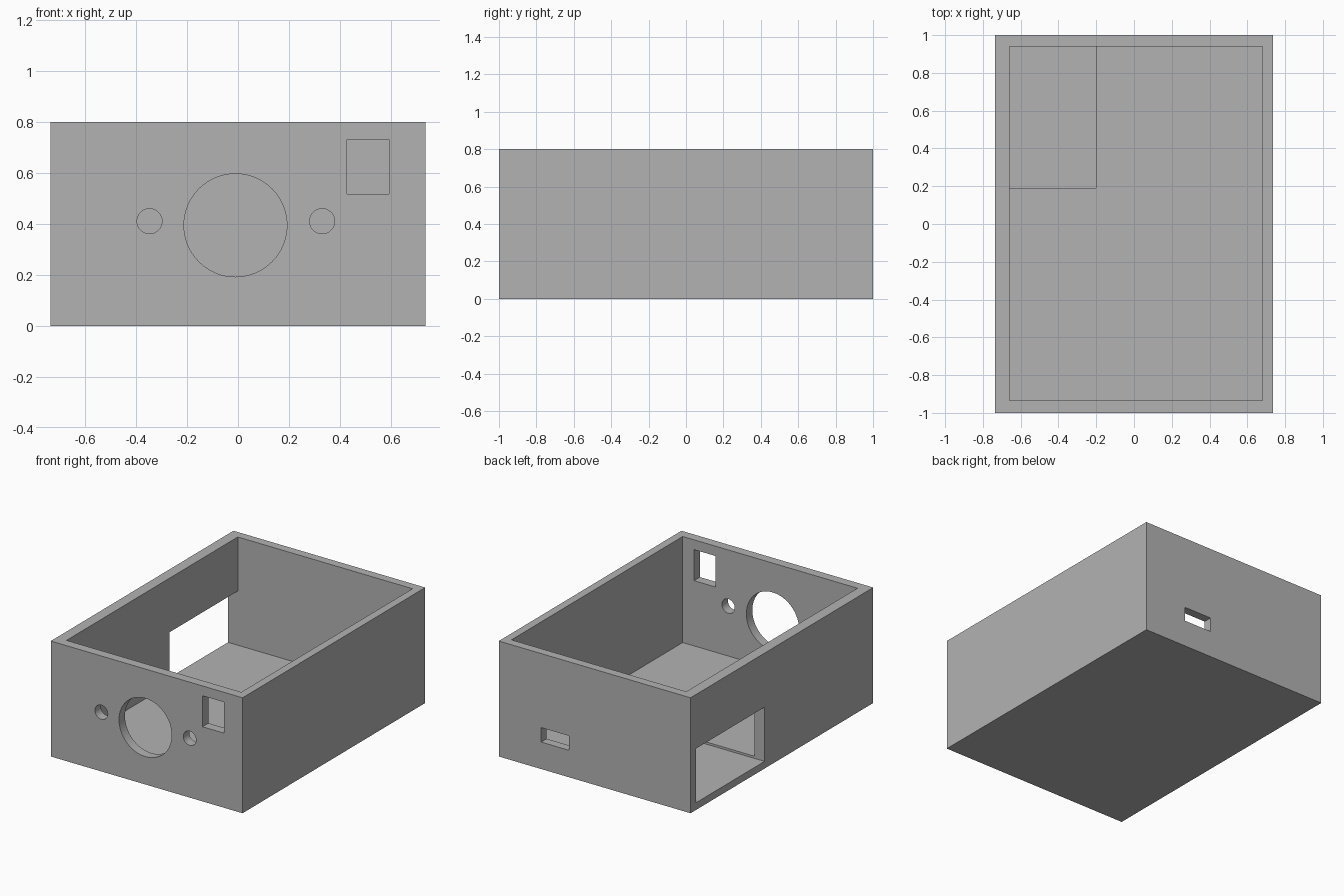
import bpy
import math

old = bpy.data.objects.get("Cube")
if old:
    bpy.data.objects.remove(old, do_unlink=True)

# Single plain grey
grey = bpy.data.materials.new("light_grey")
grey.use_nodes = True
grey.diffuse_color = (0.45, 0.45, 0.45, 1)
grey.node_tree.nodes["Principled BSDF"].inputs["Base Color"].default_value = (0.45, 0.45, 0.45, 1)


def block(name, x, y, z):
    """Box given by its (min, max) range on each axis."""
    centre = [(a + b) / 2 for a, b in (x, y, z)]
    bpy.ops.mesh.primitive_cube_add(size=1, location=centre)
    ob = bpy.context.object
    ob.name = name
    ob.scale = [b - a for a, b in (x, y, z)]
    bpy.ops.object.transform_apply(location=True, rotation=False, scale=True)
    ob.data.materials.append(grey)
    return ob


def drill(name, x, z, radius):
    """Cylinder running along y through the front wall."""
    bpy.ops.mesh.primitive_cylinder_add(
        vertices=64, radius=radius, depth=0.3,
        location=(x, FRONT, z), rotation=(math.pi / 2, 0, 0))
    ob = bpy.context.object
    ob.name = name
    bpy.ops.object.transform_apply(location=True, rotation=True, scale=True)
    ob.data.materials.append(grey)
    return ob


def cut(body, cutter):
    """Subtract the cutter from the body and discard it."""
    cutter.hide_render = True
    mod = body.modifiers.new(cutter.name, 'BOOLEAN')
    mod.operation = 'DIFFERENCE'
    mod.solver = 'EXACT'
    mod.object = cutter
    bpy.context.view_layer.objects.active = body
    bpy.ops.object.modifier_apply(modifier=mod.name)
    bpy.data.objects.remove(cutter, do_unlink=True)


SIDE, FRONT, BACK, HEIGHT = 0.735, -1, 1, 0.8
INNER_LEFT, INNER_RIGHT = 0.68, -0.66
INNER_FRONT, INNER_BACK = -0.935, 0.94

# Open-topped enclosure
box = block("enclosure_box", (-SIDE, SIDE), (FRONT, BACK), (0, HEIGHT))
cut(box, block("cavity", (INNER_RIGHT, INNER_LEFT), (INNER_FRONT, INNER_BACK), (0.065, 1)))

# Side window that also sinks a shallow pocket into the floor
cut(box, block("side_window", (-0.9, -0.2), (0.19, INNER_BACK), (0.05, 0.425)))

# Front wall: large round opening, two small holes, rectangular opening
cut(box, drill("large_hole", -0.01, 0.395, 0.202))
for x in (-0.347, 0.33):
    cut(box, drill("small_hole", x, 0.411, 0.049))
cut(box, block("switch_opening", (0.428, 0.593), (-1.1, -0.85), (0.517, 0.732)))

# Back wall: narrow slot
cut(box, block("back_slot", (0.195, 0.41), (0.85, 1.1), (0.187, 0.287)))

# Smooth hole walls, crisp edges
bpy.ops.object.select_all(action='DESELECT')
box.select_set(True)
bpy.context.view_layer.objects.active = box
bpy.ops.object.shade_smooth_by_angle(angle=math.radians(30))
